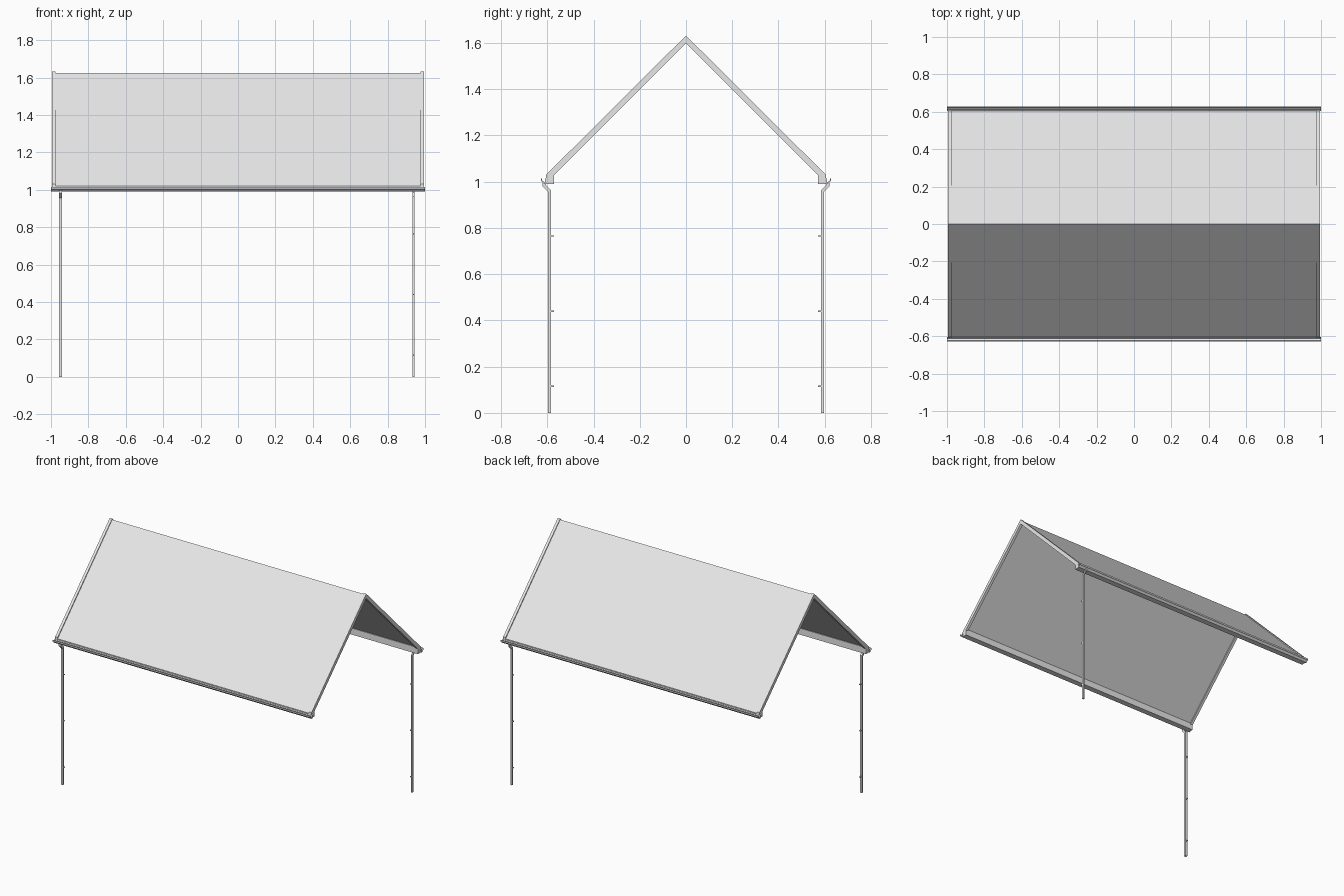
import bpy, bmesh
from mathutils import Vector

if "Cube" in bpy.data.objects:
    bpy.data.objects.remove(bpy.data.objects["Cube"])

grey = bpy.data.materials.new("light grey")
grey.use_nodes = True
grey.diffuse_color = (0.8, 0.8, 0.8, 1)
grey.node_tree.nodes["Principled BSDF"].inputs["Base Color"].default_value = (0.8, 0.8, 0.8, 1)


def finish(name, bm):
    bmesh.ops.recalc_face_normals(bm, faces=bm.faces)
    mesh = bpy.data.meshes.new(name)
    bm.to_mesh(mesh)
    bm.free()
    mesh.materials.append(grey)
    obj = bpy.data.objects.new(name, mesh)
    bpy.context.collection.objects.link(obj)
    return obj


def extrude_x(name, profile, x0, x1):
    """Sweep a closed (y, z) outline from x0 to x1."""
    bm = bmesh.new()
    face = bm.faces.new([bm.verts.new((x0, y, z)) for y, z in profile])
    new = bmesh.ops.extrude_face_region(bm, geom=[face])["geom"]
    verts = [v for v in new if isinstance(v, bmesh.types.BMVert)]
    bmesh.ops.translate(bm, verts=verts, vec=(x1 - x0, 0, 0))
    return finish(name, bm)


def box(name, lo, hi):
    y0, z0, y1, z1 = lo[1], lo[2], hi[1], hi[2]
    return extrude_x(name, [(y0, z0), (y1, z0), (y1, z1), (y0, z1)], lo[0], hi[0])


def chevron(half):
    """Mirror a half outline, listed ridge to eave and back to ridge."""
    return half + [(-y, z) for y, z in reversed(half[1:-1])]


def gable(outer, inner):
    # outer outline down one side, then the inner outline back up
    left = [(-y, z) for y, z in reversed(outer[1:])]
    return left + outer + inner + [(-y, z) for y, z in reversed(inner[:-1])]


# Roof sheet folded over the ridge
extrude_x("roof", gable([(0, 1.625), (0.605, 1.02)], [(0.605, 1.007), (0, 1.612)]), -0.98, 0.98)

# Bargeboards with boxed feet at both gable ends
barge = gable([(0, 1.632), (0.605, 1.03), (0.61, 0.99)],
              [(0.572, 0.99), (0.572, 1.027), (0, 1.598)])
for side, label in ((-1, "right"), (1, "left")):
    extrude_x(label + "_bargeboard", barge, side * 0.976, side * 0.995)

# Eave boards, gutters and downpipes on both long sides
gutter = [(0.605, 0.99), (0.613, 0.99), (0.622, 1.0), (0.628, 1.003), (0.628, 1.014),
          (0.624, 1.014), (0.622, 1.006), (0.611, 0.996), (0.608, 1.014), (0.605, 1.014)]
for s, label, pipe_x, half in ((-1, "front", -0.949, 0.008), (1, "back", 0.939, 0.005)):
    box(label + "_fascia", (-0.978, s * 0.593, 0.99), (0.978, s * 0.605, 1.02))
    box(label + "_soffit", (-0.978, s * 0.572, 0.99), (0.978, s * 0.605, 0.996))
    box(label + "_soffit_board", (-0.978, s * 0.572, 0.99), (0.978, s * 0.578, 1.035))
    extrude_x(label + "_gutter", [(s * y, z) for y, z in gutter], -1, 1)

    # Downpipe with an offset bend up to the gutter
    pipe = [(0.583, 0), (0.597, 0), (0.597, 0.957), (0.62, 0.98), (0.62, 0.995),
            (0.606, 0.995), (0.606, 0.986), (0.583, 0.963)]
    extrude_x(label + "_downpipe", [(s * y, z) for y, z in pipe], pipe_x - half, pipe_x + half)

    # Wall brackets on the inner side of the pipe
    for i in range(3):
        z = 0.115 + i * 0.325
        box(f"{label}_bracket_{i + 1}", (pipe_x - 0.004, s * 0.57, z - 0.003),
            (pipe_x + 0.004, s * 0.585, z + 0.003))
